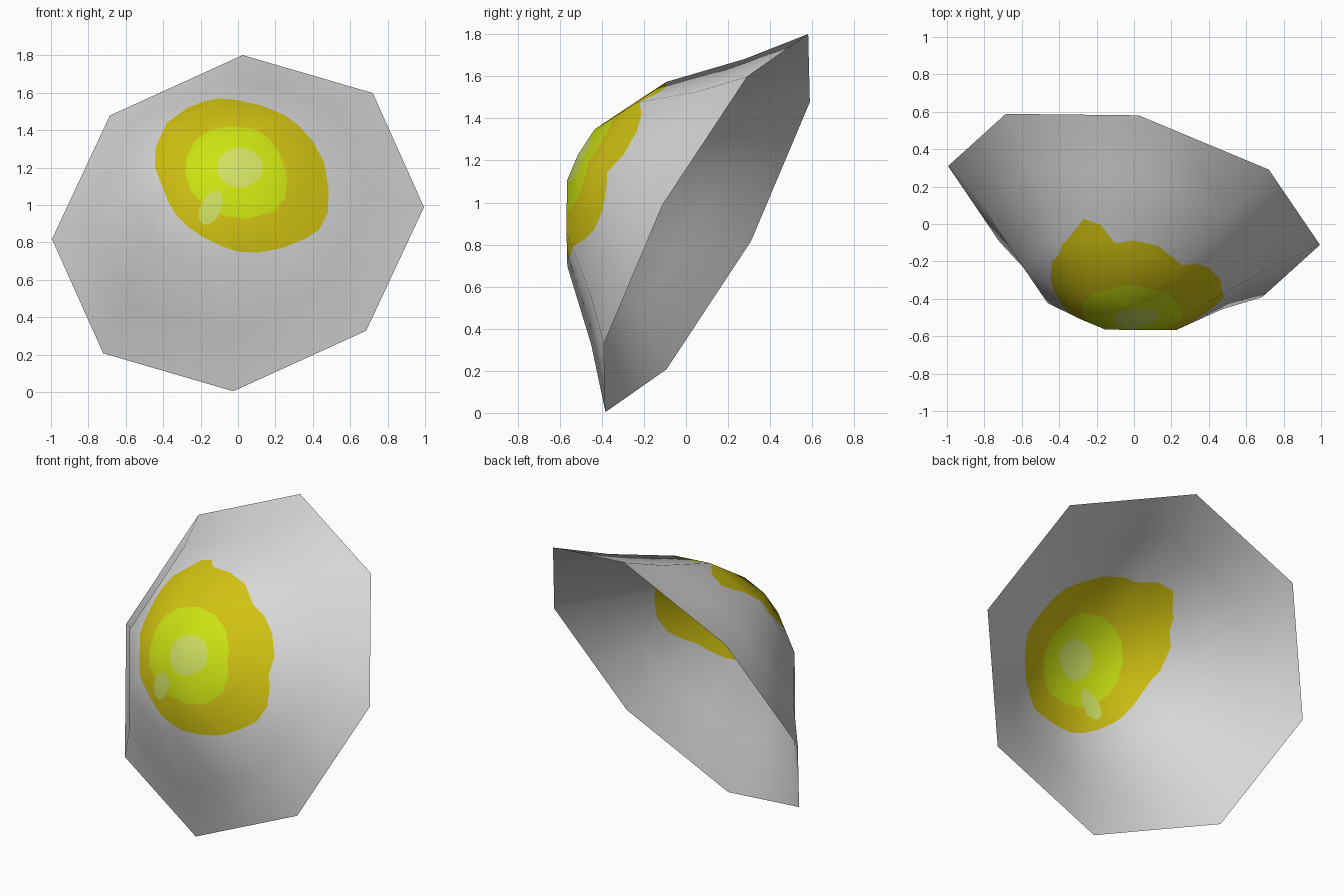
import bpy, bmesh, math
from mathutils import Vector

if "Cube" in bpy.data.objects:
    bpy.data.objects.remove(bpy.data.objects["Cube"])

# tilted bowl frame: rim centre, two in-plane axes, outward axis
CENTRE = Vector((0, 0.099, 0.9025))
UP = Vector((0.025, 0.48, 0.895)).normalized()
SIDE = Vector((1.0, -0.215, 0.08)).normalized()
AXIS = UP.cross(SIDE).normalized()
if AXIS.y > 0:
    AXIS.negate()
SIDE = (SIDE - UP * SIDE.dot(UP)).normalized()
PROFILE = [(1.02, 0), (0.77, 0.217), (0.497, 0.50), (0.195, 0.667), (0, 0.692)]  # radius, height
SIDES = 8


def material(name, rgb):
    m = bpy.data.materials.new(name)
    m.diffuse_color = (*rgb, 1)
    m.use_nodes = True
    m.node_tree.nodes["Principled BSDF"].inputs["Base Color"].default_value = m.diffuse_color
    return m


def ellipse(cx, cz, a, b, tilt, n=20):
    pts = []
    for i in range(n):
        t = -2 * math.pi * i / n
        u, v = a * math.cos(t), b * math.sin(t)
        pts.append((cx + u * math.cos(tilt) - v * math.sin(tilt),
                    cz + u * math.sin(tilt) + v * math.cos(tilt)))
    return pts


def paint(bm, outline, index):
    """Cut a clockwise convex outline (x, z) through the sheet and colour the inside."""
    inside = list(bm.faces)
    for (x0, z0), (x1, z1) in zip(outline, outline[1:] + outline[:1]):
        no = Vector((z0 - z1, 0, x1 - x0)).normalized()
        co = Vector((x0, 0, z0))
        edges = {e for f in inside for e in f.edges}
        verts = {v for f in inside for v in f.verts}
        res = bmesh.ops.bisect_plane(bm, geom=inside + list(edges) + list(verts),
                                     dist=1e-5, plane_co=co, plane_no=no)
        faces = {g for g in res["geom"] if isinstance(g, bmesh.types.BMFace)}
        faces |= {f for f in inside if f.is_valid}
        inside = [f for f in faces if (f.calc_center_median() - co).dot(no) < 0]
    for f in inside:
        f.material_index = index


# bowl sheet: octagonal rings closing at a pole
bm = bmesh.new()
rings = []
for r, h in PROFILE[:-1]:
    rings.append([bm.verts.new(CENTRE + AXIS * h + r * (
        UP * math.cos(2 * math.pi * i / SIDES) + SIDE * math.sin(2 * math.pi * i / SIDES)))
        for i in range(SIDES)])
pole = bm.verts.new(CENTRE + AXIS * PROFILE[-1][1])
for i in range(SIDES):
    j = (i + 1) % SIDES
    for a, b in zip(rings, rings[1:]):
        bm.faces.new((a[i], a[j], b[j], b[i]))
    bm.faces.new((rings[-1][i], rings[-1][j], pole))
bm.normal_update()
for f in bm.faces:
    if f.normal.dot(f.calc_center_median() - CENTRE) < 0:
        f.normal_flip()

# painted patches, outer to inner
YELLOW = [(-.10, 1.57), (0, 1.56), (.13, 1.53), (.25, 1.48), (.33, 1.42), (.40, 1.34), (.46, 1.23),
          (.485, 1.08), (.48, .96), (.435, .87), (.36, .82), (.24, .77), (.11, .745), (0, .75),
          (-.09, .78), (-.19, .83), (-.27, .885), (-.325, .94), (-.37, 1.01), (-.405, 1.10),
          (-.445, 1.20), (-.44, 1.31), (-.38, 1.44), (-.27, 1.52), (-.18, 1.555)]
LIME = [(-.045, 1.42), (.09, 1.405), (.17, 1.35), (.23, 1.26), (.265, 1.14), (.25, 1.03), (.18, .96),
        (.045, .925), (-.07, .94), (-.17, .99), (-.25, 1.07), (-.28, 1.16), (-.275, 1.255),
        (-.23, 1.345), (-.15, 1.40)]
paint(bm, YELLOW, 1)
paint(bm, LIME, 2)
paint(bm, ellipse(.01, 1.20, .123, .106, 0), 3)
paint(bm, ellipse(-.145, .985, .097, .055, math.radians(65)), 3)

mesh = bpy.data.meshes.new("bowl_sheet")
for f in bm.faces:
    f.smooth = True
bm.to_mesh(mesh)
bm.free()
bowl = bpy.data.objects.new("bowl_sheet", mesh)
bpy.context.collection.objects.link(bowl)
for name, rgb in (("light grey", (.68, .68, .68)), ("yellow", (.64, .54, .006)),
                  ("lime", (.60, .77, .006)), ("pale lime", (.62, .74, .12))):
    mesh.materials.append(material(name, rgb))

# smooth normals of the uncut bowl, so the cuts do not show in the shading
seg = [Vector((h1 - h0, r0 - r1)).normalized()
       for (r0, h0), (r1, h1) in zip(PROFILE, PROFILE[1:])]
ring_n = [seg[0]] + [(a + b).normalized() for a, b in zip(seg, seg[1:])] + [Vector((0, 1))]
normals = []
for v in mesh.vertices:
    d = v.co - CENTRE
    h = d.dot(AXIS)
    radial = d - AXIS * h
    radial = radial.normalized() if radial.length > 1e-4 else Vector((0, 0, 0))
    k = max([i for i in range(4) if PROFILE[i][1] <= h + 1e-5] or [0])
    t = (h - PROFILE[k][1]) / (PROFILE[k + 1][1] - PROFILE[k][1])
    n = ring_n[k].lerp(ring_n[k + 1], min(max(t, 0), 1))
    normals.append((radial * n.x + AXIS * n.y).normalized())
mesh.normals_split_custom_set_from_vertices(normals)
